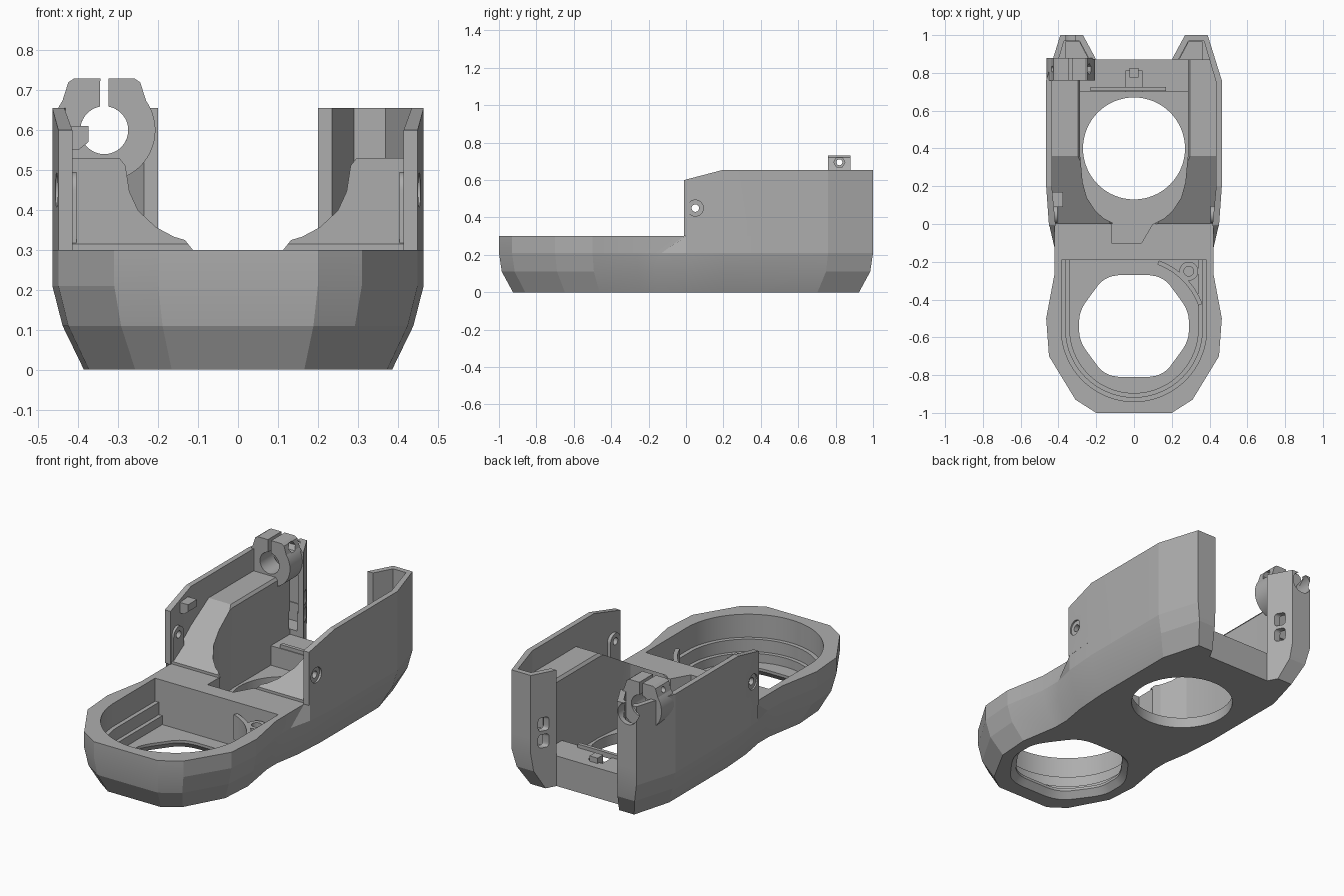
import bpy, bmesh
from math import sin, cos, radians
from mathutils import Vector

old = bpy.data.objects.get("Cube")
if old:
    bpy.data.objects.remove(old, do_unlink=True)

grey = bpy.data.materials.new("matte grey")
grey.use_nodes = True
colour = (0.42, 0.42, 0.42, 1)
grey.diffuse_color = colour
grey.node_tree.nodes["Principled BSDF"].inputs["Base Color"].default_value = colour


def loft(name, rings, planes=()):
    """Solid through rings of equal length, then trimmed by planes."""
    bm = bmesh.new()
    loops = [[bm.verts.new(p) for p in ring] for ring in rings]
    n = len(loops[0])
    for a, b in zip(loops, loops[1:]):
        for i in range(n):
            j = (i + 1) % n
            bm.faces.new((a[i], a[j], b[j], b[i]))
    bm.faces.new(loops[0])
    bm.faces.new(loops[-1])
    bmesh.ops.recalc_face_normals(bm, faces=bm.faces)
    for co, no in planes:
        geom = bm.verts[:] + bm.edges[:] + bm.faces[:]
        res = bmesh.ops.bisect_plane(bm, geom=geom, plane_co=co,
                                     plane_no=Vector(no), clear_outer=True)
        edges = [e for e in res["geom_cut"] if isinstance(e, bmesh.types.BMEdge)]
        bmesh.ops.holes_fill(bm, edges=edges)
        bmesh.ops.recalc_face_normals(bm, faces=bm.faces)
    me = bpy.data.meshes.new(name)
    bm.to_mesh(me)
    bm.free()
    ob = bpy.data.objects.new(name, me)
    bpy.context.collection.objects.link(ob)
    me.materials.append(grey)
    return ob


def prism(name, pts, lo, hi, axis="z", planes=()):
    place = {"x": lambda u, v, w: (w, u, v),
             "y": lambda u, v, w: (u, w, v),
             "z": lambda u, v, w: (u, v, w)}[axis]
    return loft(name, [[place(u, v, w) for u, v in pts] for w in (lo, hi)], planes)


def arc(cu, cv, r, start=0, end=360, n=64):
    steps = n if end - start == 360 else n + 1
    return [(cu + r * cos(radians(start + (end - start) * i / n)),
             cv + r * sin(radians(start + (end - start) * i / n)))
            for i in range(steps)]


def rect(u, v, w, h):
    return [(u - w / 2, v - h / 2), (u + w / 2, v - h / 2),
            (u + w / 2, v + h / 2), (u - w / 2, v + h / 2)]


def both(half):
    """Close a half outline by mirroring it across x = 0."""
    return half + [(-x, y) for x, y in reversed(half)]


def rounded(pts, t=0.3, n=6):
    """Round the corners of a polygon with quadratic curves."""
    out = []
    for i, p in enumerate(pts):
        p, a, b = Vector(p), Vector(pts[i - 1]), Vector(pts[(i + 1) % len(pts)])
        a, b = p.lerp(a, t), p.lerp(b, t)
        out += [tuple(a.lerp(p, k / n).lerp(p.lerp(b, k / n), k / n))
                for k in range(n + 1)]
    return out


def carve(ob, cutters):
    for c in cutters:
        m = ob.modifiers.new("cut", "BOOLEAN")
        m.operation, m.solver, m.object = "DIFFERENCE", "EXACT", c
        bpy.context.view_layer.objects.active = ob
        bpy.ops.object.modifier_apply(modifier=m.name)
    for c in cutters:
        bpy.data.objects.remove(c, do_unlink=True)


def flange_slots(s):
    """Cutters for the two rounded slots in a slanted rear flange."""
    return [prism("cut", rounded(rect(0.935, z, 0.055, 0.075)), s * 0.15, s * 0.32, "x")
            for z in (0.27, 0.365)]


# Lower body: faceted two-lobed tub, tapered below, with a softer low waist
def outline(flare):
    return both([(0.2, -1), (0.31, -0.93), (0.45, -0.7), (0.465, -0.5),
                 (0.42, -0.26), (0.42, -0.01 - flare), (0.45, 0), (0.465, 0.2),
                 (0.465, 0.76), (0.39, 1)])


levels = [(0, 0.83, 0.925, 0.15), (0.11, 0.945, 0.985, 0.15),
          (0.21, 1, 1, 0.12), (0.3, 1, 1, 0)]
body = loft("lower_body", [[(x * fx, y * fy, z) for x, y in outline(flare)]
                           for z, fx, fy, flare in levels])

# Front lobe recess with stepped rim and rounded eight-point opening
mid = -0.555
cuts = [prism("cut", [(r, -0.19), (-r, -0.19)] + arc(0, mid, r, 180, 360), z, 0.4)
        for r, z in ((0.385, 0.17), (0.362, 0.1), (0.34, 0.05))]
opening = rounded([(0.29, -0.46), (0.15, -0.27), (-0.15, -0.27), (-0.29, -0.46),
                   (-0.29, -0.62), (-0.15, -0.81), (0.15, -0.81), (0.29, -0.62)])
cuts.append(loft("cut", [[(x * s, (y + 0.54) * s - 0.54, z) for x, y in opening]
                         for z, s in ((-0.02, 1.17), (0.035, 1), (0.2, 1))]))

# Rear bay, fan hole, raised back bar and the gap between the rear flanges
scoop = [(0.1, 0), (0.16, 0.03), (0.205, 0.07), (0.25, 0.14), (0.272, 0.22),
         (0.285, 0.36)]
cuts += [prism("cut", both(scoop + [(0.285, 0.7)]), 0.06, 0.4),
         prism("cut", both([(0.285, 0.69), (0.285, 0.87)]), 0.17, 0.4),
         prism("cut", both([(0.2, 0.87), (0.297, 1.05)]), -0.1, 0.4),
         prism("cut", arc(0, 0.4, 0.27), -0.1, 0.2),
         prism("cut", rect(0, 0.75, 0.09, 0.12), 0.12, 0.4),
         prism("cut", [(-0.12, -0.1), (0.04, -0.1), (0.11, 0.02), (-0.12, 0.02)],
               0.06, 0.4)]
for s in (1, -1):
    pocket = [(s * x, y) for x, y in ((0.235, 0.86), (0.29, 0.965), (0.36, 0.965),
                                      (0.36, 0.86))]
    cuts += [prism("cut", pocket, 0.2, 0.4)] + flange_slots(s)
carve(body, cuts)
parts = [body]

# Cable bore centre, shared by the clamp and the flange behind it
cx, cz = -0.335, 0.6

for s, side in ((1, "left"), (-1, "right")):
    def flip(pts):
        return [(s * x, y) for x, y in pts]

    # Tall side wall that hooks round into a slanted, slotted rear flange
    wall = prism(side + "_wall", flip([
        (0.45, -0.01), (0.465, 0.2), (0.465, 0.76), (0.39, 1), (0.27, 1),
        (0.2, 0.87), (0.235, 0.87), (0.29, 0.97), (0.37, 0.97), (0.435, 0.75),
        (0.435, 0.2), (0.415, -0.01)]),
        0.3, 0.655, planes=[((0, 0.2, 0.655), (0, -0.055, 0.21))])
    holes = [prism("cut", arc(0.05, 0.45, 0.02, n=24), s * 0.3, s * 0.6, "x"),
             prism("cut", arc(0.05, 0.45, 0.043, n=32), s * 0.444, s * 0.6, "x")]
    holes += flange_slots(s)
    if s < 0:
        holes.append(prism("cut", arc(cx, cz, 0.06), 0.8, 1.1, "y"))
    carve(wall, holes)

    # Pill-shaped screw boss on the inner face of the wall
    pill = arc(0.05, 0.45, 0.045, 0, 180, 16) + [(0.005, 0.31), (0.095, 0.31)]
    boss = prism(side + "_screw_boss", pill, s * 0.405, s * 0.432, "x")
    carve(boss, [prism("cut", arc(0.05, 0.45, 0.02, n=24), s * 0.3, s * 0.6, "x")])

    # Duct cheek: curved inner side, sloped front and chamfered top edge
    cheek = prism(side + "_duct_cheek",
                  flip([(0.43, 0)] + scoop + [(0.285, 0.87), (0.4, 0.87),
                                              (0.44, 0.75), (0.44, 0.2)]),
                  0.3, 0.53, planes=[((0, 0, 0.315), (0, -0.215, 0.36)),
                                     ((s * 0.285, 0, 0.515), (-s, 0, 0.8))])
    parts += [wall, boss, cheek]

# Split cable clamp: C-shaped profile with two lugs, screw hole and nut trap
profile = ([(cx + 0.01, 0.73), (cx + 0.075, 0.73), (cx + 0.09, 0.72)]
           + arc(cx, cz, 0.128, 35, -215, 48)
           + [(cx - 0.09, 0.72), (cx - 0.075, 0.73), (cx - 0.01, 0.73)]
           + arc(cx, cz, 0.06, 100, 440, 48))
clamp = prism("cable_clamp", profile, 0.76, 0.88, "y")
carve(clamp, [prism("cut", arc(0.82, 0.695, 0.016, n=24), -0.6, 0, "x"),
              prism("cut", arc(0.82, 0.695, 0.03, n=6), cx + 0.06, 0, "x")])

# Wire hook near the front of the right wall
hook = prism("wire_hook", [(-0.44, 0.55), (-0.4, 0.55), (-0.375, 0.57),
                           (-0.375, 0.61), (-0.44, 0.61)], 0.09, 0.17, "y")

# Screw post and curved guide rib in the front lobe
post = prism("screw_post", arc(0.29, -0.25, 0.05, n=32), 0.04, 0.24)
carve(post, [prism("cut", arc(0.29, -0.25, 0.026, n=24), 0.1, 0.4)])
rib = prism("guide_rib", arc(0, mid, 0.385, 20, 70, 24) + arc(0, mid, 0.362, 70, 20, 24),
            0.1, 0.24)

# Latch tab and rail on the back bar
tab = prism("latch_tab", rect(0, 0.8, 0.05, 0.05), 0.12, 0.2)
rail = prism("back_rail", rect(-0.03, 0.715, 0.4, 0.02), 0.16, 0.19)
parts += [clamp, hook, post, rib, tab, rail]

# Smooth the curves and keep every facet edge crisp
bpy.ops.object.select_all(action="DESELECT")
for ob in parts:
    ob.select_set(True)
bpy.context.view_layer.objects.active = body
bpy.ops.object.shade_smooth_by_angle(angle=radians(12))
